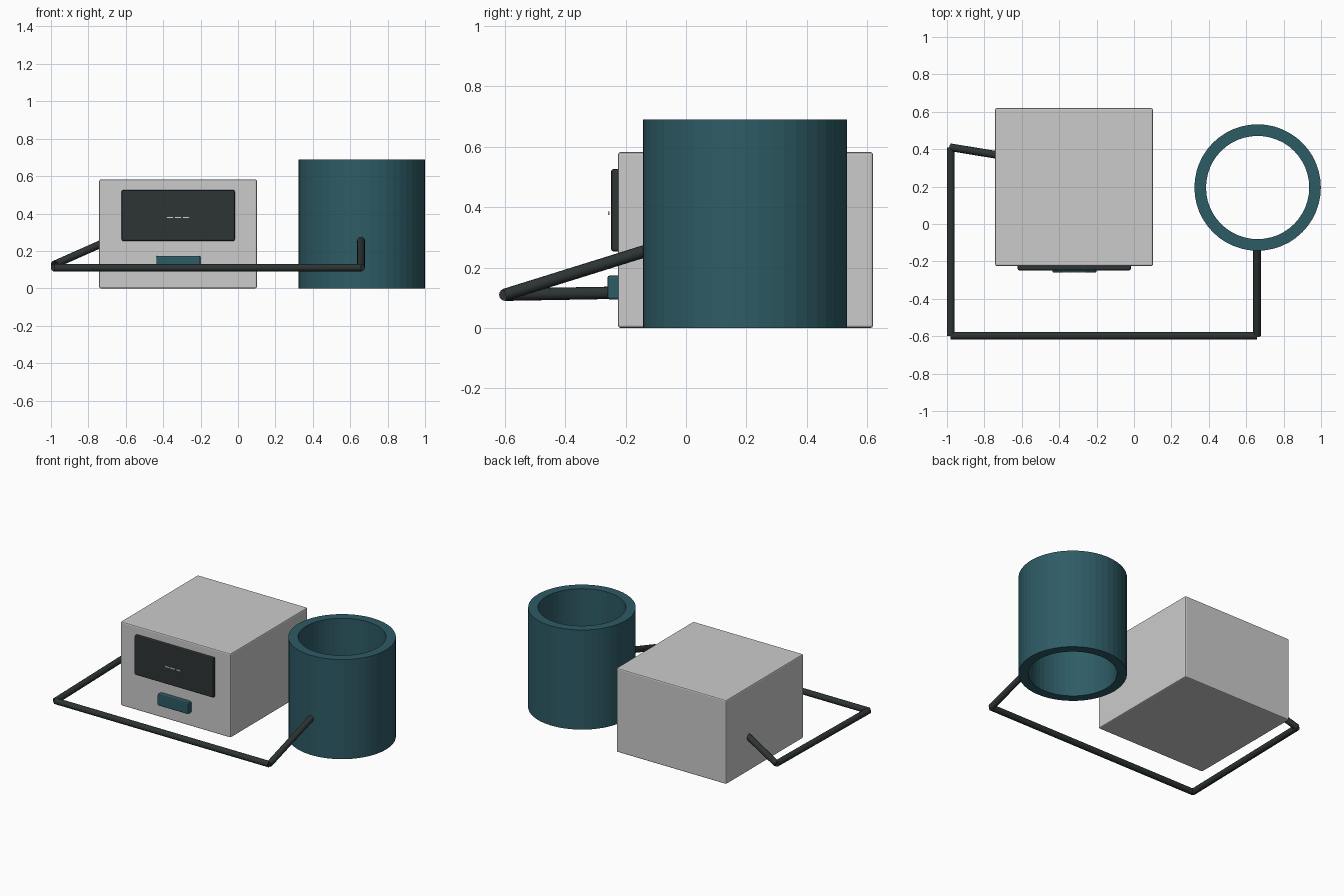
import bpy, bmesh
from mathutils import Vector

if "Cube" in bpy.data.objects:
    bpy.data.objects.remove(bpy.data.objects["Cube"])


def material(name, rgb):
    m = bpy.data.materials.new(name)
    m.diffuse_color = (*rgb, 1)
    m.use_nodes = True
    m.node_tree.nodes["Principled BSDF"].inputs["Base Color"].default_value = m.diffuse_color
    return m


GREY = material("light_grey", (0.6, 0.6, 0.6))
DARK = material("charcoal", (0.026, 0.033, 0.033))
TEAL = material("teal", (0.027, 0.106, 0.131))
MARK = material("display_mark", (0.6, 0.62, 0.62))


def finish(name, bm, mat):
    me = bpy.data.meshes.new(name)
    bm.normal_update()
    bm.to_mesh(me)
    bm.free()
    me.materials.append(mat)
    ob = bpy.data.objects.new(name, me)
    bpy.context.collection.objects.link(ob)
    return ob


def box(name, lo, hi, mat, bevel=0.0):
    lo, hi = Vector(lo), Vector(hi)
    bm = bmesh.new()
    bmesh.ops.create_cube(bm, size=1)
    for v in bm.verts:
        v.co = Vector([(lo[i] + hi[i]) / 2 + v.co[i] * (hi[i] - lo[i]) for i in range(3)])
    ob = finish(name, bm, mat)
    if bevel:
        mod = ob.modifiers.new("soft_edges", 'BEVEL')
        mod.width, mod.segments = bevel, 2
    return ob


def rod(name, a, b, radius, mat):
    a, b = Vector(a), Vector(b)
    bm = bmesh.new()
    bmesh.ops.create_cone(bm, cap_ends=True, segments=16, radius1=radius,
                          radius2=radius, depth=(b - a).length)
    rot = (b - a).to_track_quat('Z', 'Y').to_matrix().to_4x4()
    bm.transform(rot)
    bmesh.ops.translate(bm, verts=bm.verts, vec=(a + b) / 2)
    for f in bm.faces:
        f.smooth = len(f.verts) == 4
    return finish(name, bm, mat)


# monitor housing
box("monitor_body", (-0.742, -0.225, 0), (0.101, 0.619, 0.582), GREY, 0.008)

# display, its three dashes and the button below
box("display_screen", (-0.622, -0.248, 0.253), (-0.017, -0.215, 0.526), DARK, 0.008)
for i in range(3):
    x = -0.382 + i * 0.043
    box(f"display_dash_{i + 1}", (x, -0.258, 0.373), (x + 0.037, -0.254, 0.385), MARK)
box("front_button", (-0.437, -0.26, 0.094), (-0.2, -0.215, 0.174), TEAL, 0.008)

# open cuff: a rectangular wall section spun around its axis
bm = bmesh.new()
section = [(0.338, 0), (0.338, 0.69), (0.276, 0.69), (0.276, 0)]
ring = [bm.verts.new((0.661 + r, 0.195, z)) for r, z in section]
edges = [bm.edges.new((ring[i], ring[(i + 1) % 4])) for i in range(4)]
bmesh.ops.spin(bm, geom=ring + edges, cent=(0.661, 0.195, 0), axis=(0, 0, 1),
               angle=6.283185307, steps=48, use_duplicate=False)
bmesh.ops.remove_doubles(bm, verts=bm.verts, dist=0.0005)
bmesh.ops.recalc_face_normals(bm, faces=bm.faces)
finish("arm_cuff", bm, TEAL)

# air hose: straight rods from the housing around the front to the cuff
path = [(-0.72, 0.367, 0.243), (-0.98, 0.41, 0.128), (-0.98, -0.598, 0.11),
        (0.658, -0.598, 0.11), (0.658, -0.13, 0.256)]
for i in range(4):
    rod(f"hose_segment_{i + 1}", path[i], path[i + 1], 0.0205, DARK)
